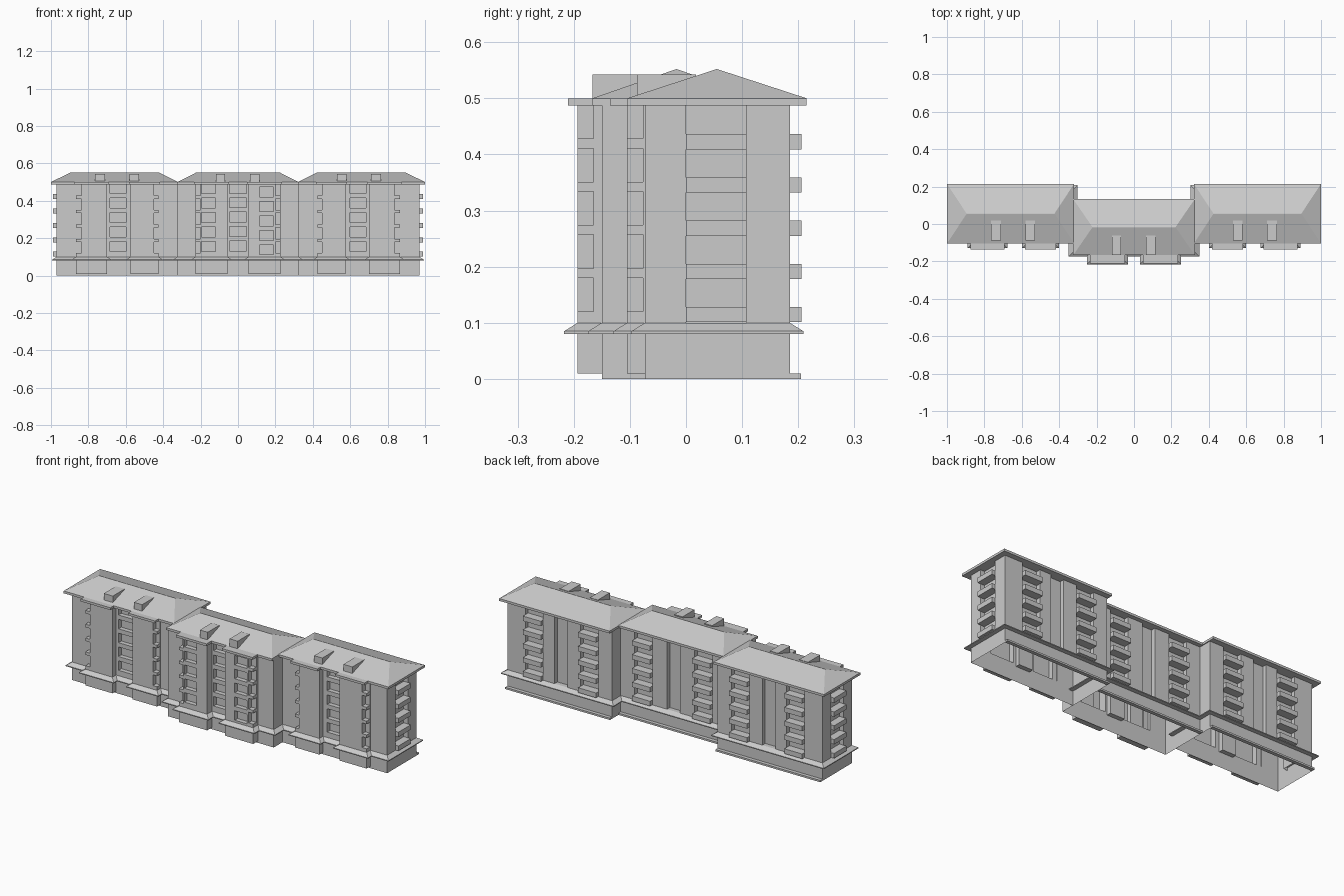
import bpy, bmesh

if "Cube" in bpy.data.objects:
    bpy.data.objects.remove(bpy.data.objects["Cube"])

TOP, LEDGE, PITCH = 0.487, 0.10, 0.077


def put(name, bm, s=1):
    for v in bm.verts:
        v.co.x *= s
    bmesh.ops.recalc_face_normals(bm, faces=bm.faces)
    me = bpy.data.meshes.new(name)
    bm.to_mesh(me)
    bm.free()
    ob = bpy.data.objects.new(name, me)
    bpy.context.collection.objects.link(ob)
    if s < 0:
        me.flip_normals()
        bm = bmesh.new()
        bm.from_mesh(me)
        bmesh.ops.recalc_face_normals(bm, faces=bm.faces)
        bm.to_mesh(me)
        bm.free()


def box(bm, x0, x1, y0, y1, z0, z1):
    r = bmesh.ops.create_cube(bm, size=1)
    for v in r['verts']:
        v.co = (x0 if v.co.x < 0 else x1, y0 if v.co.y < 0 else y1, z0 if v.co.z < 0 else z1)


def loft(bm, rings):
    loops = [[bm.verts.new((x, y, z)) for x, y in poly] for poly, z in rings]
    n = len(loops[0])
    for a, b in zip(loops, loops[1:]):
        for i in range(n):
            j = (i + 1) % n
            bm.faces.new((a[i], a[j], b[j], b[i]))


def stepped(steps, xend):
    pts = []
    for i, (x, y) in enumerate(steps):
        nx = steps[i + 1][0] if i + 1 < len(steps) else xend
        pts += [(x, y), (nx, y)]
    return pts


def offset(poly, d):
    out = []
    n = len(poly)
    for i, p in enumerate(poly):
        ox = oy = 0
        for a, b in ((poly[i - 1], p), (p, poly[(i + 1) % n])):
            dx, dy = b[0] - a[0], b[1] - a[1]
            l = abs(dx) + abs(dy)
            ox += dy / l * d
            oy -= dx / l * d
        out.append((p[0] + ox, p[1] + oy))
    return out


def fill(bm, x0, x1, y0, y1, first, h):
    """Solid wall pieces between the stacked openings of a recessed column."""
    z = LEDGE - 0.015
    for i in range(5):
        box(bm, x0, x1, y0, y1, z, first + i * PITCH)
        z = first + i * PITCH + h
    if z < TOP - 0.002:
        box(bm, x0, x1, y0, y1, z, TOP)


def section(tag, s, x0, x1, wall, bay, back, front, bays, windows, notches,
            balconies, stair, eave, ridge, dormers, end=False):
    # upper walls with recessed columns
    side = [(x1, 0), (x1 - .025, 0), (x1 - .025, .108), (x1, .108)] if end else []
    bsteps = [(x0, back)]
    for a, b in sorted(balconies + [stair]):
        bsteps += [(a, back - .025), (b, back)]
    outline = stepped(front, x1) + side + stepped(bsteps, x1)[::-1]
    bm = bmesh.new()
    loft(bm, [(outline, LEDGE - .015), (outline, TOP)])
    put(tag + "_upper_walls", bm, s)

    # ground floor shell, bay bases and rear plinth
    bm = bmesh.new()
    rect = [(x0, wall), (x1, wall), (x1, back), (x0, back)]
    loft(bm, [(rect, 0), (rect, LEDGE)])
    for a, b in bays:
        box(bm, a, b, bay, wall, .01, LEDGE)
    box(bm, x0, x1, back, back + .02, 0, .01)
    box(bm, *stair, back - .025, back, .085, LEDGE)
    put(tag + "_ground_floor", bm, s)

    # sloped ledge following the outline
    fr = [(x0, wall)]
    for a, b in bays:
        fr += [(a, bay), (b, wall)]
    poly = stepped(fr, x1) + [(x1, back), (x0, back)]
    out = offset(poly, .024)
    bm = bmesh.new()
    loft(bm, [(poly, LEDGE), (out, .085), (out, .08), (poly, .08)])
    put(tag + "_ledge", bm, s)

    # spandrels between windows and at the bay corners
    bm = bmesh.new()
    for a, b, y, z in windows:
        fill(bm, a, b, y, y + .025, z, .053)
    for a, b in notches:
        fill(bm, a, b, bay, bay + .028, .12, .06)
    put(tag + "_spandrels", bm, s)

    # balconies on the rear and on the outer end
    bm = bmesh.new()
    for i in range(5):
        z = LEDGE + .001 + i * PITCH
        for a, b in balconies:
            box(bm, a, b, back - .025, back + .021, z, z + .027)
        if end:
            box(bm, x1 - .025, x1 + .018, 0, .108, z, z + .027)
    put(tag + "_balconies", bm, s)

    # eaves slab with bay canopies
    ex0, ex1, ey0, ey1 = eave
    bm = bmesh.new()
    box(bm, ex0, ex1, ey0, ey1, TOP, .5)
    for a, b in bays:
        box(bm, a - .008, b + .008, bay - .03 + (.013 if not end else 0), ey0, TOP, .5)
    put(tag + "_eaves", bm, s)

    # hip roof
    r0, r1 = ridge
    ym = (ey0 + ey1) / 2
    bm = bmesh.new()
    loft(bm, [([(ex0, ey0), (ex1, ey0), (ex1, ey1), (ex0, ey1)], .5),
              ([(r0, ym - .0005), (r1, ym - .0005), (r1, ym + .0005), (r0, ym + .0005)], .552)])
    bm.faces.new(bm.verts[:][-4:]) if bm.verts.ensure_lookup_table() is None else None
    put(tag + "_hip_roof", bm, s)

    # dormers
    bm = bmesh.new()
    for a, b in dormers:
        y = ey0 + (.018 if end else 0)
        box(bm, a, b, y, y + .105, .5, .542)
    put(tag + "_dormers", bm, s)


# outer sections, mirrored
w, b = -.073, -.105
for tag, s in (("right", 1), ("left", -1)):
    section(tag, s, .325, .97, w, b, .185,
            [(.325, w), (.425, b + .028), (.45, b), (.575, w), (.60, w + .025), (.685, w),
             (.70, b), (.838, b + .028), (.866, w)],
            [(.425, .575), (.70, .866)], [(.60, .685, w, .13)],
            [(.425, .45), (.838, .866)], [(.41, .52), (.75, .86)], (.60, .68),
            (.32, 1.0, -.105, .215), (.425, .895), [(.53, .58), (.71, .765)], True)

# middle section, set forward
w, b = -.15, -.193
section("middle", 1, -.325, .325, w, b, .11,
        [(-.325, w), (-.228, b + .028), (-.2, b), (-.195, b + .025), (-.12, b), (-.055, w),
         (-.045, w + .025), (.045, w), (.055, b), (.115, b + .025), (.19, b),
         (.2, b + .028), (.228, w)],
        [(-.228, -.055), (.055, .228)],
        [(-.195, -.12, b, .13), (-.045, .045, w, .132), (.115, .19, b, .112)],
        [(-.228, -.2), (.2, .228)], [(-.24, -.13), (.13, .24)], (-.04, .04),
        (-.325, .325, -.167, .133), (-.222, .222), [(-.118, -.07), (.065, .115)])
